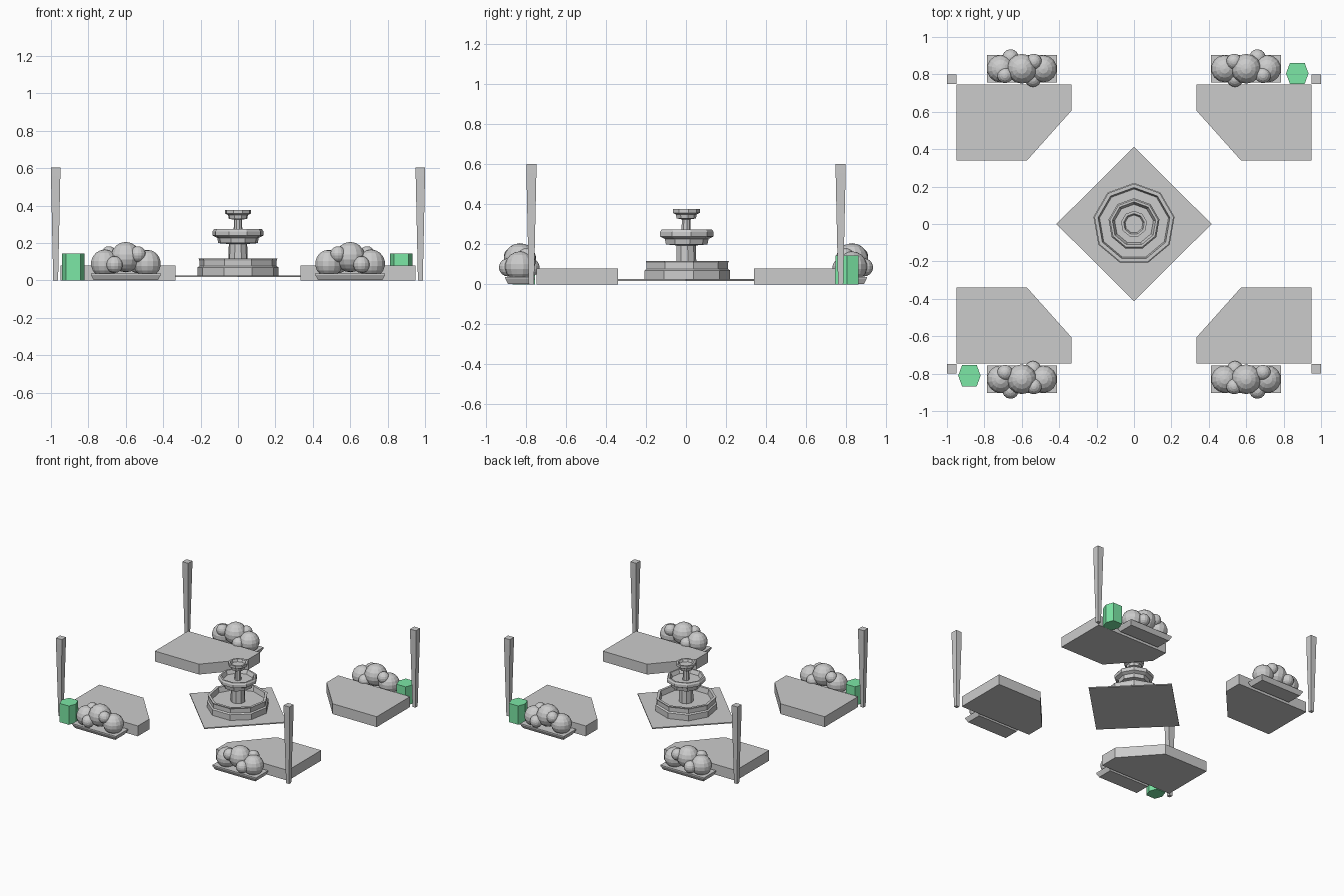
import bpy, bmesh
from math import sin, cos, pi
from mathutils import Matrix

if "Cube" in bpy.data.objects:
    bpy.data.objects.remove(bpy.data.objects["Cube"])


def finish(name, bm, mat=None):
    bmesh.ops.recalc_face_normals(bm, faces=bm.faces)
    me = bpy.data.meshes.new(name)
    bm.to_mesh(me)
    bm.free()
    ob = bpy.data.objects.new(name, me)
    bpy.context.collection.objects.link(ob)
    if mat:
        me.materials.append(mat)
    return ob


def loft(name, rings, mat=None):
    """Capped skin through rings of equal point count."""
    bm = bmesh.new()
    loops = [[bm.verts.new(p) for p in r] for r in rings]
    n = len(loops[0])
    for a, b in zip(loops, loops[1:]):
        for i in range(n):
            j = (i + 1) % n
            bm.faces.new((a[i], a[j], b[j], b[i]))
    bm.faces.new(loops[0])
    bm.faces.new(loops[-1])
    return finish(name, bm, mat)


def rect(cx, cy, hx, hy, z):
    return [(cx + a * hx, cy + b * hy, z) for a, b in ((-1, -1), (1, -1), (1, 1), (-1, 1))]


def prism(name, pts, z0, z1, mat=None):
    return loft(name, [[(x, y, z) for x, y in pts] for z in (z0, z1)], mat)


def lathe(name, profile, n=9):
    return loft(name, [[(r * sin(2 * pi * i / n), r * cos(2 * pi * i / n), z)
                        for i in range(n)] for r, z in profile])


# Central paving diamond and tiered fountain
prism("diamond_paving", [(0.415, 0), (0, 0.412), (-0.415, 0), (0, -0.412)], 0.018, 0.026)
lathe("fountain", [
    (0.22, 0.022), (0.22, 0.07), (0.21, 0.078), (0.21, 0.107), (0.215, 0.118),
    (0.195, 0.118), (0.187, 0.08), (0.052, 0.08),                    # basin
    (0.05, 0.195), (0.107, 0.2), (0.113, 0.228), (0.138, 0.24), (0.138, 0.262),
    (0.13, 0.274), (0.118, 0.274), (0.105, 0.245), (0.024, 0.245),   # middle bowl
    (0.022, 0.325), (0.05, 0.33), (0.054, 0.35), (0.07, 0.358), (0.07, 0.378),
    (0.056, 0.378), (0.048, 0.36), (0.01, 0.36)])                    # top bowl

# Flower clump: x, y, z, radius in the back right corner
BLOOMS = [(0.485, 0.83, 0.09, 0.074), (0.60, 0.83, 0.125, 0.081), (0.713, 0.83, 0.09, 0.075),
          (0.66, 0.89, 0.085, 0.045), (0.535, 0.868, 0.14, 0.043),
          (0.54, 0.777, 0.085, 0.045), (0.69, 0.795, 0.14, 0.043)]
SLAB = [(0.335, 0.605), (0.335, 0.747), (0.95, 0.747), (0.95, 0.34), (0.572, 0.34)]

# Everything that repeats in the four corners
for sx in (-1, 1):
    for sy in (-1, 1):
        tag = ("front" if sy < 0 else "back") + ("_left" if sx < 0 else "_right")
        prism("corner_slab_" + tag, [(x * sx, y * sy) for x, y in SLAB], 0, 0.08)
        cx, cy = 0.975 * sx, 0.773 * sy
        loft("post_" + tag, [rect(cx, cy, 0.013, 0.013, 0), rect(cx, cy, 0.025, 0.025, 0.56),
                             rect(cx, cy, 0.025, 0.025, 0.603)])
        cx, cy = 0.60 * sx, 0.83 * sy
        loft("flower_tray_" + tag, [rect(cx, cy, 0.172, 0.06, 0.002),
                                    rect(cx, cy, 0.187, 0.074, 0.03),
                                    rect(cx, cy, 0.187, 0.074, 0.038)])
        bm = bmesh.new()
        for x, y, z, r in BLOOMS:
            bmesh.ops.create_uvsphere(bm, u_segments=14, v_segments=9, radius=r,
                                      matrix=Matrix.Translation((x * sx, y * sy, z)))
        finish("shrub_" + tag, bm)

# Two green bins on opposite corners
green = bpy.data.materials.new("bin_green")
green.diffuse_color = (0.2, 0.8, 0.38, 1)
green.use_nodes = True
green.node_tree.nodes["Principled BSDF"].inputs["Base Color"].default_value = green.diffuse_color
HEX = [(0.06, 0), (0.039, 0.057), (-0.039, 0.057), (-0.06, 0), (-0.039, -0.057), (0.039, -0.057)]
for name, cx, cy in (("bin_back", 0.873, 0.805), ("bin_front", -0.88, -0.811)):
    prism(name, [(cx + x, cy + y) for x, y in HEX], 0, 0.145, green)
